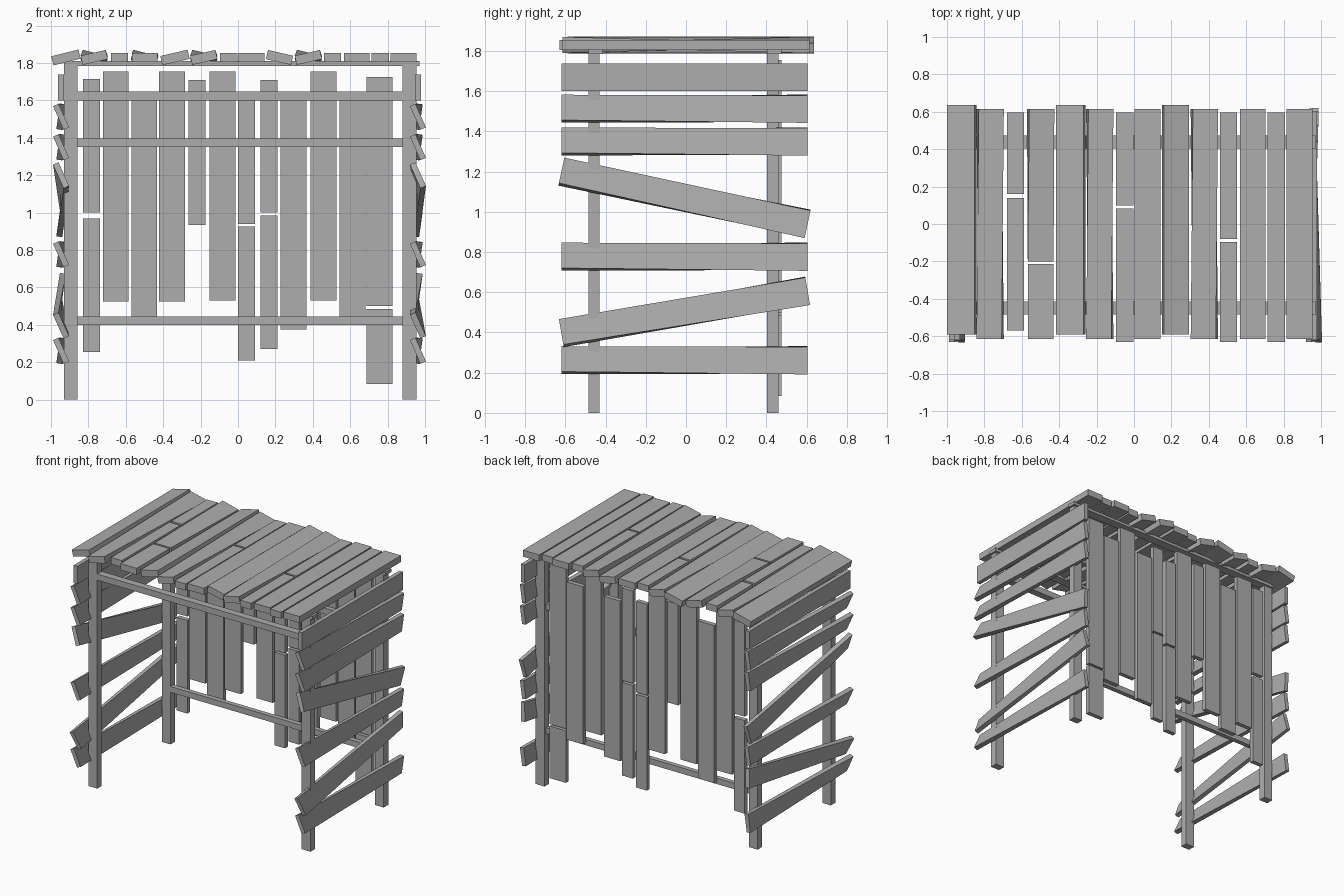
import bpy, bmesh
from math import radians
from mathutils import Vector, Matrix

cube = bpy.data.objects.get("Cube")
if cube:
    bpy.data.objects.remove(cube, do_unlink=True)

wood = bpy.data.materials.new("weathered_grey_wood")
wood.use_nodes = True
wood.diffuse_color = (0.42, 0.42, 0.42, 1)
wood.node_tree.nodes["Principled BSDF"].inputs["Base Color"].default_value = (0.42, 0.42, 0.42, 1)


def plank(name, x, y, z, front=0, back=0, rise=0):
    """Box over the given spans; each end leans about y, and the back may be raised."""
    bm = bmesh.new()
    bmesh.ops.create_cube(bm, size=1)
    mid = Vector([(s[0] + s[1]) / 2 for s in (x, y, z)])
    size = Vector([s[1] - s[0] for s in (x, y, z)])
    for v in bm.verts:
        end = v.co.y * 2
        p = Vector([c * s for c, s in zip(v.co, size)])
        lean = Matrix.Rotation(radians(back if end > 0 else front), 3, 'Y')
        v.co = mid + lean @ p + Vector((0, 0, rise * end / 2))
    # A tilted run also shears its end cuts so they stay square
    if rise:
        for v in bm.verts:
            v.co.y -= (v.co.z - mid.z - rise * (v.co.y - mid.y) / size.y) * rise / size.y
    mesh = bpy.data.meshes.new(name)
    bm.to_mesh(mesh)
    bm.free()
    mesh.materials.append(wood)
    obj = bpy.data.objects.new(name, mesh)
    bpy.context.collection.objects.link(obj)


# Posts and top beams
FRONT, BACK = (-0.484, -0.429), (0.404, 0.459)
for depth, y in (("front", FRONT), ("back", BACK)):
    for side, x in (("right", (-0.93, -0.857)), ("left", (0.88, 0.955))):
        plank(f"{depth}_{side}_post", x, y, (0, 1.785))
    plank(f"{depth}_top_beam", (-0.93, 0.97), (y[0], y[0] + 0.07), (1.785, 1.81))

# Rails
SPAN = (-0.86, 0.885)
plank("front_rail", SPAN, FRONT, (1.6, 1.647))
plank("back_upper_rail", SPAN, (0.404, 0.44), (1.35, 1.397))
plank("back_lower_rail", SPAN, (0.404, 0.44), (0.4, 0.445))

# Back wall boards: left edge, width, then height spans
WIDE, SLIM = 0.138, 0.092
back_boards = [
    (-0.83, SLIM, (1.0, 1.715), (0.255, 0.97)),
    (-0.723, WIDE, (0.525, 1.755)),
    (-0.57, WIDE, (0.42, 1.63)),
    (-0.422, WIDE, (0.525, 1.755)),
    (-0.265, SLIM, (0.935, 1.71)),
    (-0.152, WIDE, (0.53, 1.755)),
    (0.0, SLIM, (0.94, 1.64), (0.21, 0.925)),
    (0.12, SLIM, (1.0, 1.71), (0.27, 0.985)),
    (0.227, WIDE, (0.375, 1.605)),
    (0.388, WIDE, (0.53, 1.755)),
    (0.543, WIDE, (0.42, 1.63)),
    (0.688, WIDE, (0.5, 1.725), (0.085, 0.485)),
]
for left, width, *spans in back_boards:
    for z in spans:
        plank("back_board", (left, left + width), (0.44, 0.474), z)

# Side slats, the same set on both sides: middle height, front lean, back lean, rise
side_slats = [
    (1.67, 0, 0, 0),
    (1.513, -24, 8, 0),
    (1.35, -24, 8, 0),
    (1.07, -24, 8, -0.26),
    (0.777, -24, 8, 0),
    (0.502, -24, 8, 0.21),
    (0.262, -24, 8, 0),
]
for side, x in (("left", 0.962), ("right", -0.946)):
    for height, front, back, rise in side_slats:
        plank(f"{side}_side_slat", (x - 0.016, x + 0.016), (-0.62, 0.605),
              (height - 0.069, height + 0.069), front, back, rise)

# Roof slats: left edge, width, front lean, back lean, depth spans
EVEN, SHIFTED = (-0.615, 0.615), (-0.59, 0.637)
roof_slats = [
    (-0.995, 0.15, -14, -14, SHIFTED),
    (-0.838, WIDE, -13, 14, EVEN),
    (-0.68, SLIM, 0, 0, (0.16, 0.595), (-0.57, 0.14)),
    (-0.568, WIDE, 0, 14, (-0.2, 0.615)),
    (-0.568, WIDE, 0, 0, (-0.615, -0.215)),
    (-0.412, 0.15, -13, -13, SHIFTED),
    (-0.252, WIDE, -13, 14, EVEN),
    (-0.096, SLIM, 0, 0, (0.1, 0.595), (-0.63, 0.082)),
    (0.003, WIDE, 0, 0, EVEN),
    (0.153, WIDE, 13, 13, SHIFTED),
    (0.307, WIDE, -13, 14, EVEN),
    (0.46, SLIM, 0, 0, (-0.08, 0.595), (-0.63, -0.095)),
    (0.566, WIDE, 0, 0, EVEN),
    (0.714, SLIM, 0, 0, (-0.63, 0.595)),
    (0.816, WIDE, 0, 0, EVEN),
]
for left, width, front, back, *spans in roof_slats:
    for y in spans:
        plank("roof_slat", (left, left + width), y, (1.805, 1.855), front, back)
